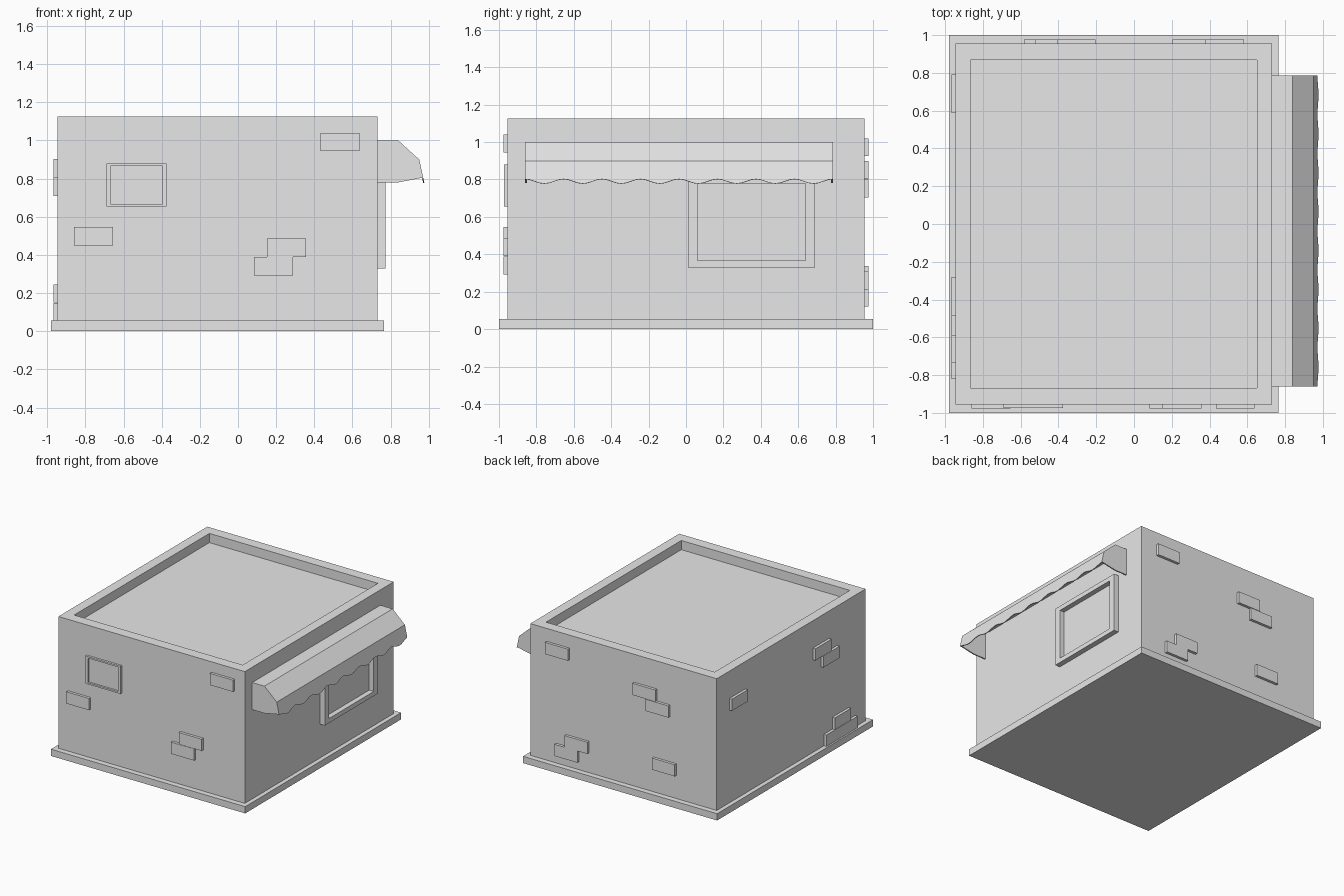
import bpy, bmesh, math
from mathutils import Vector

cube = bpy.data.objects.get("Cube")
if cube:
    bpy.data.objects.remove(cube)

plaster = bpy.data.materials.new("plain_grey")
plaster.use_nodes = True
GREY = (0.8, 0.8, 0.8, 1)
plaster.diffuse_color = GREY
plaster.node_tree.nodes["Principled BSDF"].inputs["Base Color"].default_value = GREY

X0, X1, Y = -0.945, 0.73, 0.955   # wall planes


def finish(name, bm):
    bmesh.ops.recalc_face_normals(bm, faces=bm.faces)
    mesh = bpy.data.meshes.new(name)
    bm.to_mesh(mesh)
    bm.free()
    mesh.materials.append(plaster)
    obj = bpy.data.objects.new(name, mesh)
    bpy.context.collection.objects.link(obj)
    return obj


def box(lo, hi):
    bm = bmesh.new()
    bmesh.ops.create_cube(bm, size=1)
    lo, hi = Vector(lo), Vector(hi)
    for v in bm.verts:
        v.co = Vector(a + (b - a) * (c + 0.5) for a, b, c in zip(lo, hi, v.co))
    return bm


def sink(bm, normal, border_a, border_b, depth):
    """Inset the face looking along normal, then press it inwards."""
    normal = Vector(normal)
    bm.normal_update()
    face = max(bm.faces, key=lambda f: f.normal.dot(normal))
    centre = face.calc_center_median()
    axes = [i for i in range(3) if abs(normal[i]) < 0.5]
    bmesh.ops.inset_individual(bm, faces=[face], thickness=0.01)
    for v in face.verts:
        for i, border in zip(axes, (border_a, border_b)):
            v.co[i] -= math.copysign(border - 0.01, v.co[i] - centre[i])
    rim = bmesh.ops.extrude_discrete_faces(bm, faces=[face])["faces"][0]
    old = [e for e in bm.edges if e.is_boundary and e not in rim.edges[:]]
    bmesh.ops.translate(bm, verts=rim.verts, vec=-normal * depth)
    bmesh.ops.bridge_loops(bm, edges=old + rim.edges[:]) if old else None


def on_wall(side, a, b, z0, z1, out):
    """Box lying on one wall, spanning a..b along it."""
    if side in ("front", "back"):
        s = -1 if side == "front" else 1
        ys = sorted((s * (Y - 0.01), s * (Y + out)))
        return box((a, ys[0], z0), (b, ys[1], z1))
    if side == "left":
        return box((X1 - 0.01, a, z0), (X1 + out, b, z1))
    return box((X0 - out, a, z0), (X0 + 0.01, b, z1))


# Base slab and walls with a sunken roof
finish("base_slab", box((-0.98, -1, 0), (0.765, 1, 0.055)))
body = box((X0, -Y, 0.005), (X1, Y, 1.125))
sink(body, (0, 0, 1), 0.083, 0.09, 0.075)
finish("walls_and_roof", body)

# Window frames with recessed panes
small = on_wall("front", -0.69, -0.375, 0.655, 0.88, 0.018)
sink(small, (0, -1, 0), 0.025, 0.016, 0.016)
finish("front_window", small)
large = on_wall("left", 0.01, 0.69, 0.33, 0.815, 0.043)
sink(large, (1, 0, 0), 0.055, 0.04, 0.041)
finish("side_window", large)

# Exposed bricks: position along the wall, bottom height, length
BRICK = 0.205
bricks = {
    "front": [(0.433, 0.945, BRICK), (-0.86, 0.45, BRICK),
              (0.152, 0.39, BRICK), (0.083, 0.293, BRICK)],
    "back": [(0.378, 0.925, BRICK), (-0.408, 0.803, BRICK), (-0.525, 0.705, BRICK),
             (-0.583, 0.243, BRICK), (0.203, 0.215, BRICK), (0.293, 0.12, BRICK)],
    "right": [(0.587, 0.807, BRICK), (-0.485, 0.807, BRICK), (-0.59, 0.71, BRICK),
              (-0.735, 0.15, BRICK), (-0.82, 0.053, 0.4)],
}
for side, places in bricks.items():
    for n, (a, z, length) in enumerate(places, 1):
        finish(f"{side}_brick_{n}", on_wall(side, a, a + length, z, z + 0.095, 0.022))

# Awning sheet with a scalloped front flap
A0, A1, WAVES, STEPS = -0.86, 0.785, 8, 64
bm = bmesh.new()
rows = []
for i in range(STEPS + 1):
    t = i / STEPS
    y = A0 + (A1 - A0) * t
    drop = 0.11 - 0.012 * math.cos(2 * math.pi * WAVES * t)
    profile = [(0.725, 1.0), (0.84, 1.0), (0.95, 0.9), (0.95 + drop * 0.22, 0.9 - drop)]
    rows.append([bm.verts.new((x, y, z)) for x, z in profile])
for r, s in zip(rows, rows[1:]):
    for k in range(3):
        bm.faces.new((r[k], r[k + 1], s[k + 1], s[k]))
awning = finish("awning", bm)
solid = awning.modifiers.new("thickness", "SOLIDIFY")
solid.thickness = 0.006
solid.offset = -1

# Awning end panels
for name, y, inward in (("awning_front_end", A0, 0.01), ("awning_back_end", A1, -0.01)):
    bm = bmesh.new()
    outline = [(0.725, 0.78), (0.84, 0.78), (0.968, 0.805), (0.948, 0.899), (0.839, 0.998), (0.725, 0.998)]
    face = bm.faces.new([bm.verts.new((x, y, z)) for x, z in outline])
    ext = bmesh.ops.extrude_face_region(bm, geom=[face], use_keep_orig=True)["geom"]
    bmesh.ops.translate(bm, verts=[v for v in ext if isinstance(v, bmesh.types.BMVert)], vec=(0, inward, 0))
    finish(name, bm)
